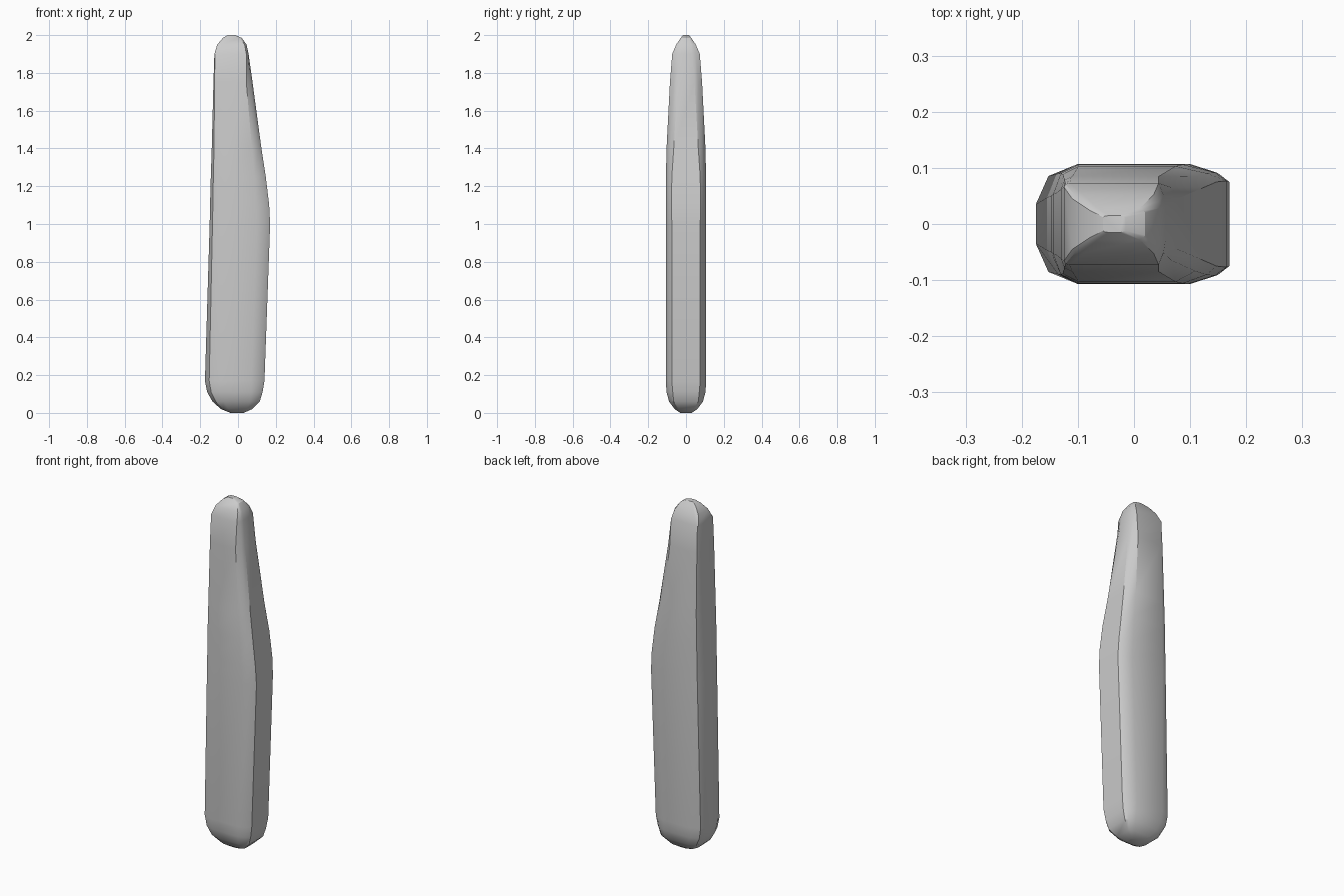
import bpy
import bmesh
import math

default_cube = bpy.data.objects.get("Cube")
if default_cube:
    bpy.data.objects.remove(default_cube, do_unlink=True)


def make_material(name, colour):
    material = bpy.data.materials.new(name)
    material.use_nodes = True
    material.diffuse_color = colour
    for node in material.node_tree.nodes:
        if node.type == "BSDF_PRINCIPLED":
            node.inputs["Base Color"].default_value = colour
            node.inputs["Roughness"].default_value = 0.8
    return material


def section(left, right, left_flat, left_bevel, depth, right_bevel, right_flat):
    """Closed outline with bevelled corners, mirrored front to back."""
    left_mid = left_flat + (depth - left_flat) * 0.7
    right_mid = right_flat + (depth - right_flat) * 0.5
    half = [
        (left, left_flat),
        (left + left_bevel * 0.3, left_mid),
        (left + left_bevel, depth),
        (right - right_bevel, depth),
        (right - right_bevel * 0.3, right_mid),
        (right, right_flat),
    ]
    return [(x, -y) for x, y in half] + [(x, y) for x, y in reversed(half)]


# Height, left edge, right edge, left flat, left bevel, depth, right bevel, right flat
stations = [
    # rounded base
    (0, -.04, .03, .01, .02, .03, .02, .02),
    (.02, -.09, .075, .02, .04, .06, .03, .04),
    (.06, -.135, .115, .03, .06, .09, .05, .065),
    (.11, -.163, .13, .033, .07, .103, .06, .07),
    (.17, -.175, .14, .035, .075, .107, .07, .075),
    # straight body and tapering shoulder
    (1, -.15, .17, .05, .05, .107, .07, .075),
    (1.1, -.148, .165, .05, .05, .107, .07, .077),
    (1.25, -.144, .147, .053, .045, .106, .06, .075),
    (1.4, -.139, .124, .055, .04, .103, .05, .065),
    (1.75, -.13, .077, .062, .02, .085, .033, .045),
    # rounded tip
    (1.9, -.125, .056, .066, .01, .073, .012, .03),
    (1.95, -.11, .045, .045, .02, .052, .01, .028),
    (1.985, -.08, .02, .025, .015, .028, .01, .02),
    (2, -.055, -.015, .012, .01, .015, .01, .012),
]

# Loft the body through all sections and cap both ends
mesh = bpy.data.meshes.new("body")
bm = bmesh.new()
rings = []
for height, *shape in stations:
    rings.append([bm.verts.new((x, y, height)) for x, y in section(*shape)])
for lower, upper in zip(rings, rings[1:]):
    count = len(lower)
    for i in range(count):
        j = (i + 1) % count
        bm.faces.new((lower[i], lower[j], upper[j], upper[i]))
bm.faces.new(list(reversed(rings[0])))
bm.faces.new(rings[-1])
bmesh.ops.recalc_face_normals(bm, faces=bm.faces)
bm.to_mesh(mesh)
bm.free()

body = bpy.data.objects.new("body", mesh)
bpy.context.collection.objects.link(body)
mesh.materials.append(make_material("plain grey", (0.6, 0.6, 0.6, 1)))

# Smooth shading with crisp facet edges
bpy.ops.object.select_all(action="DESELECT")
body.select_set(True)
bpy.context.view_layer.objects.active = body
bpy.ops.object.shade_smooth_by_angle(angle=math.radians(30))
